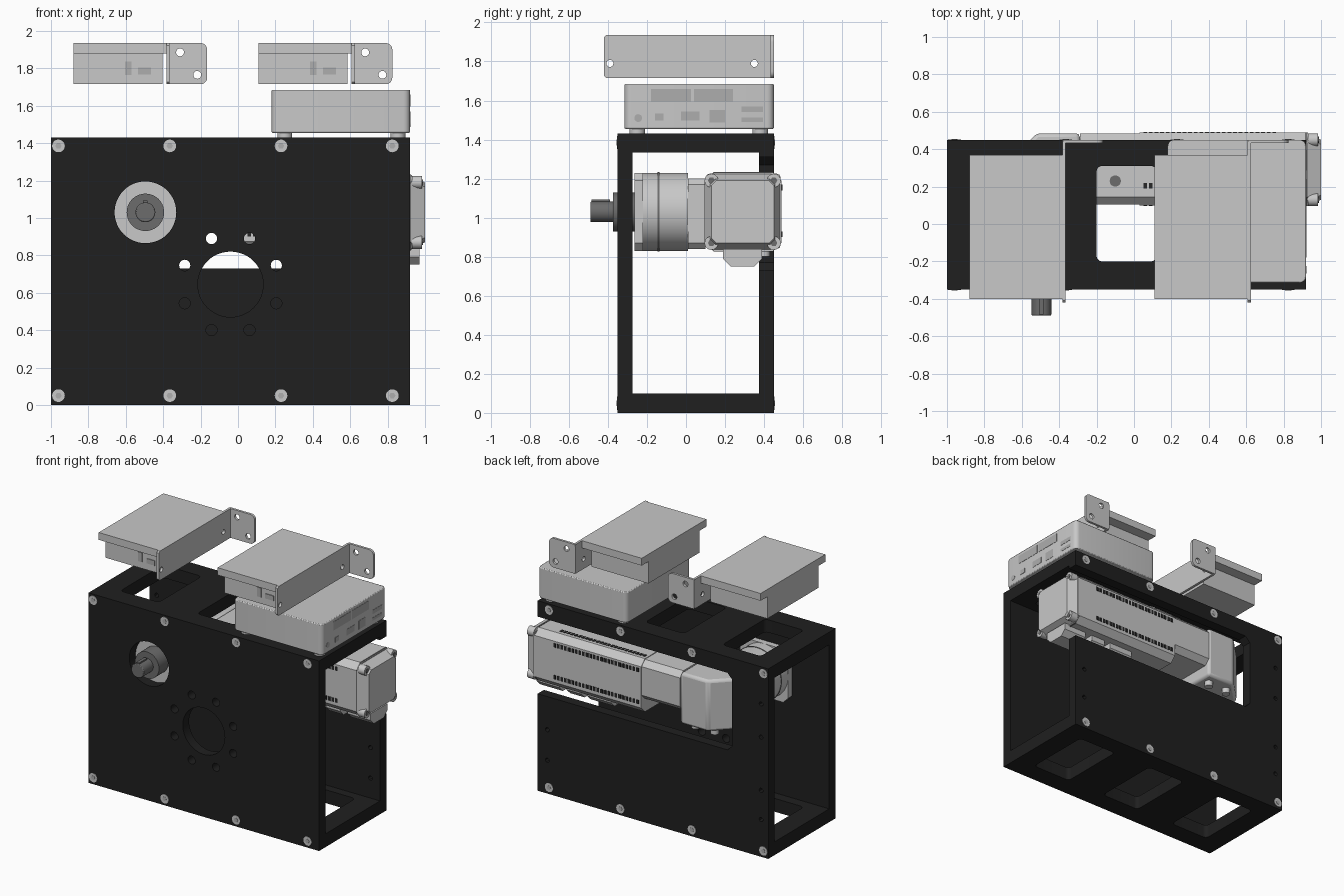
import bpy, bmesh
from math import cos, sin, pi, radians

cube = bpy.data.objects.get("Cube")
if cube:
    bpy.data.objects.remove(cube, do_unlink=True)


def material(name, value):
    m = bpy.data.materials.new(name)
    m.use_nodes = True
    col = (value, value, value, 1)
    m.diffuse_color = col
    m.node_tree.nodes["Principled BSDF"].inputs["Base Color"].default_value = col
    return m


BLACK = material("black_panel", 0.014)
LIGHT = material("light_grey", 0.58)
PORT = material("port_grey", 0.42)
STEEL = material("dark_steel", 0.15)
VENT = material("vent_black", 0.02)
parts = []


def circle(u, v, r, n=32):
    return [(u + r * cos(2 * pi * i / n), v + r * sin(2 * pi * i / n)) for i in range(n)]


def rect(u0, u1, v0, v1):
    return [(u0, v0), (u1, v0), (u1, v1), (u0, v1)]


def rounded(u0, u1, v0, v1, r, n=5):
    pts = []
    for k, (u, v) in enumerate(rect(u0 + r, u1 - r, v0 + r, v1 - r)):
        for i in range(n + 1):
            a = pi + k * pi / 2 + i * pi / 2 / n
            pts.append((u + r * cos(a), v + r * sin(a)))
    return pts


def chamfered(u0, u1, v0, v1, c):
    return rounded(u0, u1, v0, v1, c, 1)


def prism(name, axis, a, b, outlines, mat, bevel=0):
    """Extrude outlines from a to b along an axis; nested outlines become holes."""
    cu = bpy.data.curves.new(name, 'CURVE')
    cu.dimensions = '2D'
    cu.fill_mode = 'BOTH'
    cu.extrude = 0.5
    for line in outlines:
        sp = cu.splines.new('POLY')
        sp.points.add(len(line) - 1)
        for p, (u, v) in zip(sp.points, line):
            p.co = (u, v, 0, 1)
        sp.use_cyclic_u = True
    tmp = bpy.data.objects.new(name + "_curve", cu)
    bpy.context.scene.collection.objects.link(tmp)
    dg = bpy.context.evaluated_depsgraph_get()
    me = bpy.data.meshes.new_from_object(tmp.evaluated_get(dg))
    bpy.data.objects.remove(tmp, do_unlink=True)
    bpy.data.curves.remove(cu)
    for vert in me.vertices:
        u, v, w = vert.co
        w = a if w < 0 else b
        vert.co = {'x': (w, u, v), 'y': (u, w, v), 'z': (u, v, w)}[axis]
    bm = bmesh.new()
    bm.from_mesh(me)
    bmesh.ops.remove_doubles(bm, verts=bm.verts, dist=1e-5)
    bmesh.ops.dissolve_limit(bm, angle_limit=0.01, verts=bm.verts, edges=bm.edges)
    bmesh.ops.recalc_face_normals(bm, faces=bm.faces)
    bm.to_mesh(me)
    bm.free()
    me.materials.clear()
    me.materials.append(mat)
    ob = bpy.data.objects.new(name, me)
    bpy.context.scene.collection.objects.link(ob)
    if bevel:
        mod = ob.modifiers.new("edge_bevel", 'BEVEL')
        mod.width, mod.segments, mod.limit_method = bevel, 2, 'ANGLE'
        mod.angle_limit = radians(40)
    parts.append(ob)
    return ob


# Enclosure: front panel with shaft opening and ring of bolt holes
screw_at = [(-0.96 + 0.595 * i, z) for i in range(4) for z in (0.05, 1.385)]
ring = [circle(-0.04 + 0.265 * cos(a), 0.645 + 0.265 * sin(a), 0.03, 20)
        for a in [pi / 8 + i * pi / 4 for i in range(8)]]
prism("front_panel", 'y', -0.35, -0.275,
      [rect(-1, 0.92, 0, 1.43), circle(-0.495, 1.03, 0.165, 48),
       circle(-0.04, 0.645, 0.175, 48)] + ring, BLACK)

# Back panel with a slot open towards one end
slot = [(-1, 0), (0.92, 0), (0.92, 0.73), (-0.66, 0.73), (-0.7, 0.77),
        (-0.7, 1.27), (-0.66, 1.31), (0.92, 1.31), (0.92, 1.43), (-1, 1.43)]
pins = [circle(-0.94, z, 0.016, 12) for z in (0.28, 0.5, 0.9, 1.15)]
pins += [circle(0.84, z, 0.016, 12) for z in (0.25, 0.48)]
prism("back_panel", 'y', 0.375, 0.45, [slot] + pins, BLACK)

# Top and bottom panels with three windows
windows = [rounded(c - 0.16, c + 0.16, -0.2, 0.31, 0.03) for c in (-0.68, -0.04, 0.6)]
for name, z0, z1 in (("bottom_panel", 0, 0.1), ("top_panel", 1.335, 1.43)):
    prism(name, 'z', z0, z1, [rect(-1, 0.92, -0.275, 0.375)] + windows, BLACK)

# Panel screws
for side, y, s in (("front", -0.35, -1), ("back", 0.45, 1)):
    prism(side + "_screws", 'y', y - 0.01 * s, y + 0.003 * s,
          [circle(x, z, 0.034, 20) for x, z in screw_at], LIGHT)
    prism(side + "_screw_sockets", 'y', y, y + 0.005 * s,
          [circle(x, z, 0.017, 6) for x, z in screw_at], PORT)

# Gearbox along y with output shaft
GX, GZ = -0.495, 1.03
prism("gearbox_flange", 'y', -0.265, -0.22,
      [chamfered(GX - 0.2, GX + 0.2, GZ - 0.2, GZ + 0.2, 0.04)], LIGHT)
prism("gearbox_barrel", 'y', -0.22, 0.01, [circle(GX, GZ, 0.2, 64)], LIGHT)
prism("barrel_groove", 'y', -0.145, -0.137, [circle(GX, GZ, 0.203, 64)], STEEL)
prism("gearbox_adapter", 'y', 0.01, 0.1,
      [chamfered(GX - 0.18, GX + 0.18, GZ - 0.19, GZ + 0.17, 0.03)], LIGHT)
prism("shaft_collar", 'y', -0.375, -0.265, [circle(GX, GZ, 0.1, 40)], STEEL)
prism("output_shaft", 'y', -0.49, -0.37, [circle(GX, GZ, 0.053)], STEEL, 0.006)
prism("shaft_key", 'y', -0.485, -0.39, [rect(GX - 0.012, GX + 0.012, GZ, GZ + 0.062)], STEEL)

# Right-angle housing, chamfered at its outer corner
housing = [(-0.69, 0.1), (-0.29, 0.1), (-0.29, 0.485), (-0.52, 0.485), (-0.69, 0.315)]
prism("angle_housing", 'z', 0.84, 1.225, [housing], LIGHT, 0.02)
prism("housing_neck", 'x', -0.29, 0.03,
      [chamfered(0.105, 0.485, 0.93, 1.225, 0.04)], LIGHT)
prism("neck_plug", 'z', 1.22, 1.23, [circle(-0.1, 0.23, 0.03, 20)], STEEL)
prism("housing_bolts", 'z', 0.8, 0.845,
      [circle(x, 0.4, 0.03, 16) for x in (-0.52, -0.36)], LIGHT)

# Motor along x with end cap
prism("motor_body", 'x', 0.03, 0.93, [chamfered(0.1, 0.49, 0.83, 1.23, 0.045)], LIGHT)
prism("motor_joint", 'x', 0.915, 0.925, [chamfered(0.097, 0.49, 0.827, 1.233, 0.045)], STEEL)
cap = prism("motor_end_cap", 'x', 0.925, 1.0,
            [chamfered(0.095, 0.485, 0.835, 1.225, 0.03)], LIGHT)
for v in cap.data.vertices:
    if v.co.x > 0.99:
        v.co.y = 0.29 + (v.co.y - 0.29) * 0.82
        v.co.z = GZ + (v.co.z - GZ) * 0.82
prism("cap_disc", 'x', 0.99, 1.0, [circle(0.29, GZ, 0.13, 48)], LIGHT)
corners = [(0.29 + sy * 0.16, GZ + sz * 0.16) for sy in (-1, 1) for sz in (-1, 1)]
prism("cap_screws", 'x', 0.93, 0.985, [circle(y, z, 0.035, 20) for y, z in corners], LIGHT)
prism("cap_screw_sockets", 'x', 0.98, 0.988, [circle(y, z, 0.018, 6) for y, z in corners], STEEL)
for i, (x0, x1) in enumerate(((0.35, 0.55), (0.6, 0.72), (0.78, 0.97))):
    prism(f"cable_connector_{i + 1}", 'x', x0, x1,
          [[(0.19, 0.84), (0.39, 0.84), (0.39, 0.79), (0.35, 0.75), (0.23, 0.75), (0.19, 0.79)]], LIGHT)

# Motor vent rows
cols = [0.05 + 0.03 * i for i in range(24)]
prism("back_vents", 'y', 0.485, 0.493,
      [rect(x, x + 0.02, z, z + 0.03) for x in cols for z in (0.9, 1.14)], VENT)
prism("top_vents", 'z', 1.225, 1.233,
      [rect(x, x + 0.02, y, y + 0.03) for x in cols for y in (0.19, 0.39)], VENT)
prism("front_vents", 'y', 0.097, 0.105,
      [rect(x, x + 0.02, z, z + 0.03) for x in cols for z in (0.9, 1.14)], VENT)

# Control computer on rubber feet, with ports on its end
prism("computer_case", 'z', 1.455, 1.685, [rounded(0.18, 0.92, -0.315, 0.45, 0.035)], LIGHT, 0.006)
prism("computer_feet", 'z', 1.43, 1.46,
      [circle(x, y, 0.04, 24) for x in (0.25, 0.855) for y in (-0.25, 0.38)], LIGHT)
prism("computer_ports", 'x', 0.915, 0.922,
      [rect(-0.18, 0.025, 1.595, 1.66), rect(0.04, 0.24, 1.595, 1.66),
       circle(-0.245, 1.51, 0.02, 20), rect(-0.16, -0.115, 1.497, 1.533),
       rect(-0.025, 0.07, 1.497, 1.543), rect(0.12, 0.2, 1.487, 1.552),
       rect(0.285, 0.395, 1.54, 1.57), rect(0.285, 0.395, 1.49, 1.512)], PORT)


# Drive units on angle brackets
def drive_unit(side, x):
    prism(side + "_drive_lid", 'z', 1.88, 1.935, [rect(x, x + 0.51, -0.4, 0.37)], LIGHT)
    prism(side + "_drive_body", 'z', 1.715, 1.88, [rect(x, x + 0.475, -0.32, 0.29)], LIGHT)
    prism(side + "_drive_sockets", 'y', -0.326, -0.318,
          [rect(x + 0.275, x + 0.31, 1.765, 1.835), rect(x + 0.345, x + 0.415, 1.767, 1.803)], PORT)
    prism(side + "_bracket_wall", 'x', x + 0.497, x + 0.515,
          [chamfered(-0.42, 0.45, 1.715, 1.935, 0.012),
           circle(-0.39, 1.79, 0.018, 20), circle(0.35, 1.79, 0.018, 20)], LIGHT)
    tab = rounded(x + 0.4, x + 0.715, 1.715, 1.935, 0.035)
    tab = [(max(u, x + 0.5), v) for u, v in tab]
    prism(side + "_bracket_tab", 'y', 0.432, 0.45,
          [tab, circle(x + 0.57, 1.885, 0.021, 20), circle(x + 0.662, 1.765, 0.021, 20)], LIGHT)


drive_unit("right", -0.88)
drive_unit("left", 0.11)

# Smooth the curved sides, keep edges sharp
bpy.ops.object.select_all(action='DESELECT')
for ob in parts:
    ob.select_set(True)
bpy.context.view_layer.objects.active = parts[0]
bpy.ops.object.shade_smooth_by_angle(angle=radians(30))
